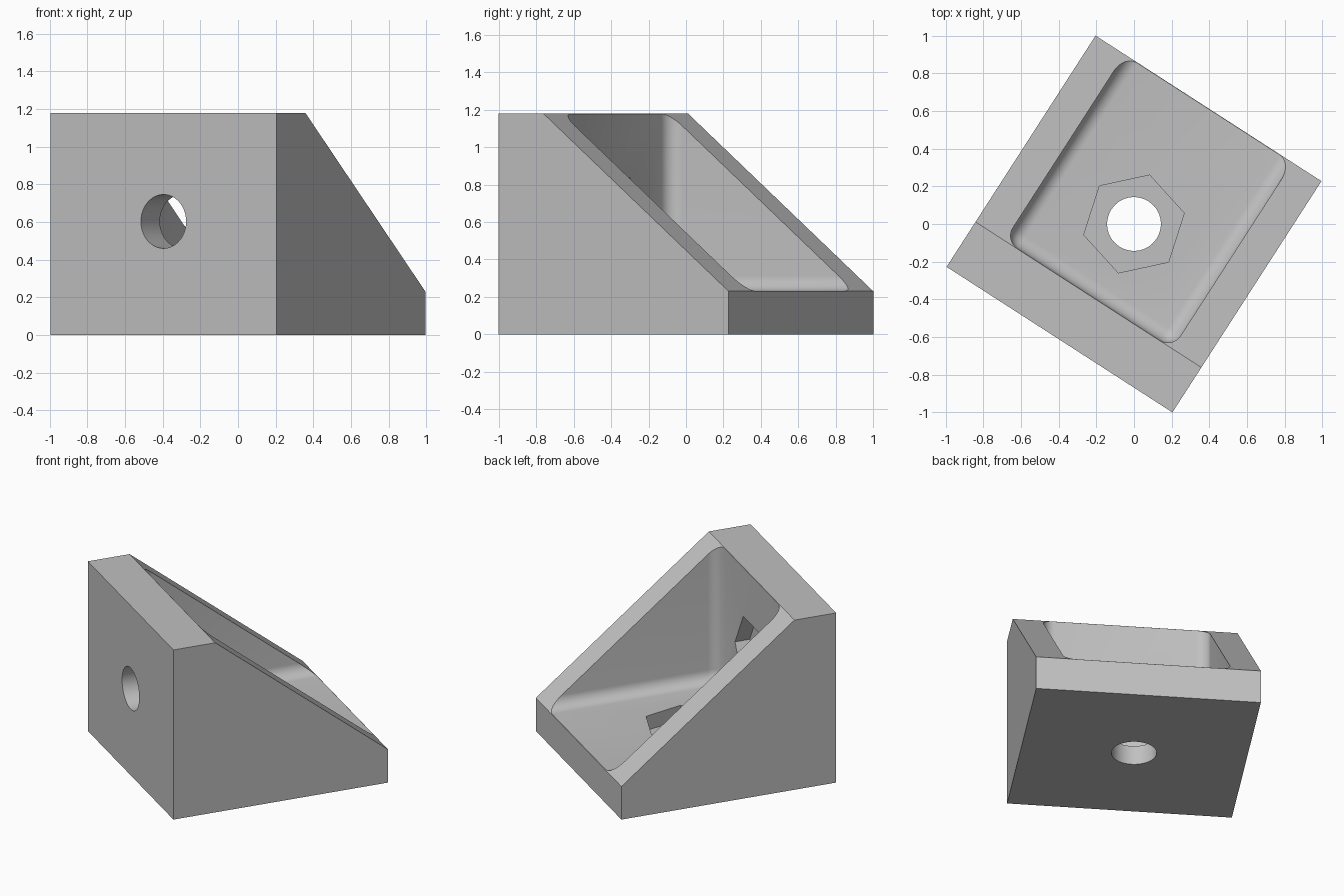
import bpy, bmesh, math
from mathutils import Matrix

if "Cube" in bpy.data.objects:
    bpy.data.objects.remove(bpy.data.objects["Cube"], do_unlink=True)

# Main dimensions
HALF_W, HALF_D, HEIGHT = 0.714, 0.731, 1.18
RIDGE, LIP = -0.447, 0.23
FLOOR, WALL = 0.232, -0.445      # pocket floor height and inner wall position
FILLET, POCKET_W = 0.08, 0.53
BOLT_R, NUT_R, NUT_DEPTH = 0.143, 0.273, 0.1
BOLT_Z = 0.603

grey = bpy.data.materials.new("light_grey")
grey.use_nodes = True
colour = (0.53, 0.53, 0.53, 1)
grey.diffuse_color = colour
grey.node_tree.nodes["Principled BSDF"].inputs["Base Color"].default_value = colour


def make_object(name, bm):
    bmesh.ops.recalc_face_normals(bm, faces=bm.faces)
    mesh = bpy.data.meshes.new(name)
    bm.to_mesh(mesh)
    bm.free()
    mesh.materials.append(grey)
    obj = bpy.data.objects.new(name, mesh)
    bpy.context.collection.objects.link(obj)
    return obj


def prism(name, radius, sides, start, end, angle, matrix):
    """Upright prism from start to end, then placed by matrix."""
    bm = bmesh.new()
    bmesh.ops.create_cone(bm, cap_ends=True, segments=sides, radius1=radius,
                          radius2=radius, depth=end - start)
    turn = Matrix.Rotation(math.radians(angle), 4, 'Z')
    lift = Matrix.Translation((0, 0, (start + end) / 2))
    bmesh.ops.transform(bm, matrix=matrix @ lift @ turn, verts=bm.verts)
    return make_object(name, bm)


# Bracket body: side profile extruded across the width
bm = bmesh.new()
profile = [(-HALF_D, 0), (HALF_D, 0), (HALF_D, LIP), (RIDGE, HEIGHT), (-HALF_D, HEIGHT)]
face = bm.faces.new([bm.verts.new((-HALF_W, y, z)) for y, z in profile])
side = bmesh.ops.extrude_face_region(bm, geom=[face])
bmesh.ops.translate(bm, vec=(2 * HALF_W, 0, 0),
                    verts=[v for v in side["geom"] if isinstance(v, bmesh.types.BMVert)])
bracket = make_object("corner_bracket", bm)

# Pocket with rounded inner edges
bm = bmesh.new()
bmesh.ops.create_cube(bm, size=1)
for v in bm.verts:
    v.co.x = math.copysign(POCKET_W, v.co.x)
    v.co.y = 2 if v.co.y > 0 else WALL
    v.co.z = 2 if v.co.z > 0 else FLOOR
bmesh.ops.bevel(bm, geom=bm.edges[:], offset=FILLET, segments=8, profile=0.5, affect='EDGES')
cutters = [make_object("pocket_cutter", bm)]

# Bolt holes and nut recesses in the floor and in the upright wall
upright = Matrix.Translation((0, 0, BOLT_Z)) @ Matrix.Rotation(-math.pi / 2, 4, 'X')
for label, surface, outside, angle, place in (
        ("floor", FLOOR, -0.2, 45, Matrix.Identity(4)),
        ("wall", WALL, -1, 0, upright)):
    inside = surface + 0.15
    # Cone vertices lie on the x axis at zero turn after this offset check
    nut = prism(label + "_nut_cutter", NUT_R, 6, surface - NUT_DEPTH, inside, 0, Matrix.Identity(4))
    first = nut.data.vertices[0].co
    offset = math.degrees(math.atan2(first.y, first.x))
    nut.data.transform(place @ Matrix.Rotation(math.radians(angle - offset), 4, 'Z'))
    bolt = prism(label + "_bolt_cutter", BOLT_R, 48, outside, inside - 0.02, 0, place)
    cutters += [nut, bolt]

for cutter in cutters:
    cutter.hide_render = True
    mod = bracket.modifiers.new(cutter.name, 'BOOLEAN')
    mod.operation = 'DIFFERENCE'
    mod.solver = 'EXACT'
    mod.object = cutter

# Bake the cuts and turn the bracket to its resting angle
bpy.context.view_layer.update()
graph = bpy.context.evaluated_depsgraph_get()
bracket.data = bpy.data.meshes.new_from_object(bracket.evaluated_get(graph))
bracket.modifiers.clear()
for cutter in cutters:
    bpy.data.objects.remove(cutter, do_unlink=True)
bracket.data.transform(Matrix.Rotation(math.radians(-32.8), 4, 'Z'))

bpy.ops.object.select_all(action='DESELECT')
bracket.select_set(True)
bpy.context.view_layer.objects.active = bracket
bpy.ops.object.shade_smooth_by_angle(angle=math.radians(30))
